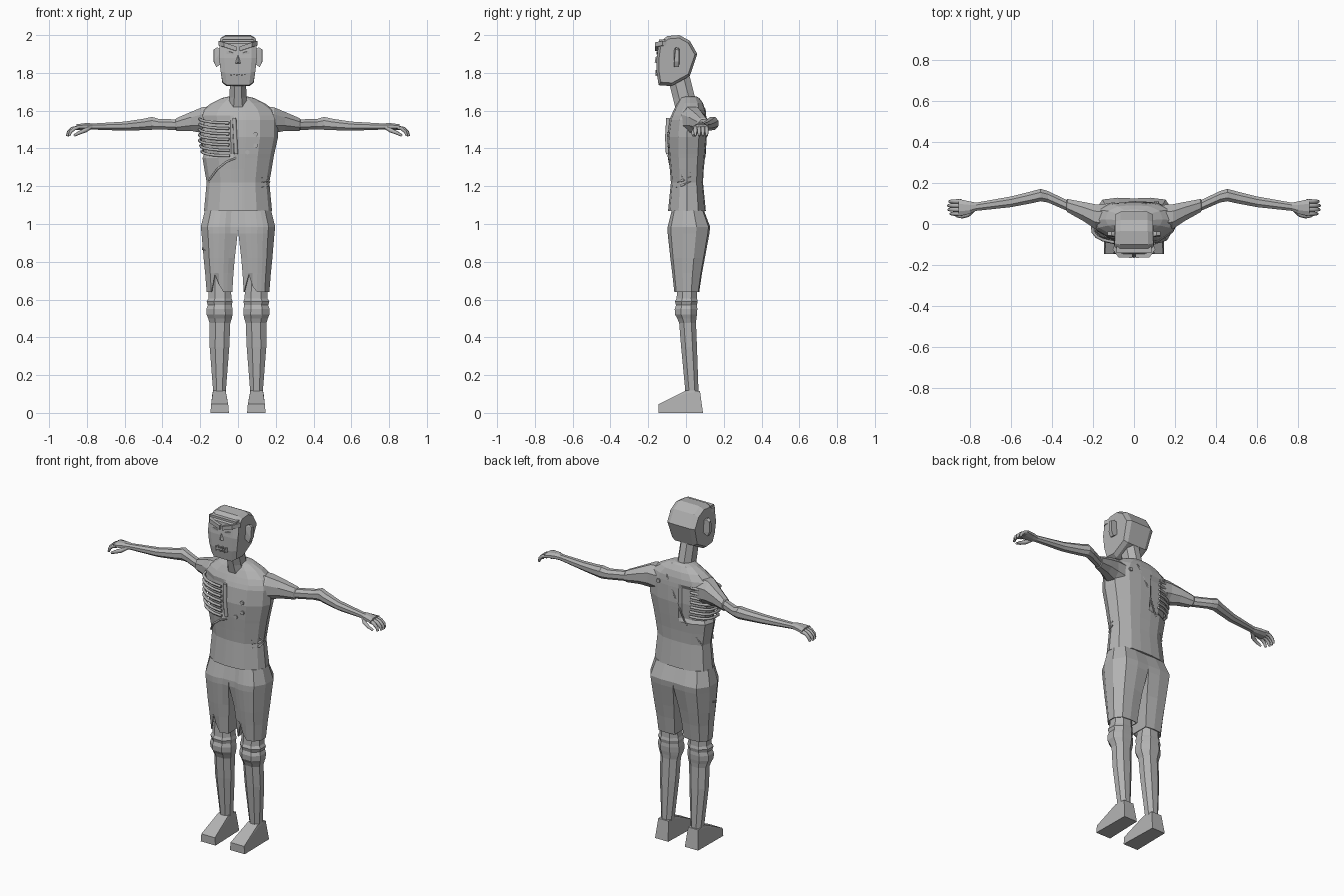
import bpy, bmesh, math
from mathutils import Vector

grey = bpy.data.materials.new("plain grey")
grey.diffuse_color = (0.45, 0.45, 0.45, 1)


def finish(name, bm):
    bmesh.ops.recalc_face_normals(bm, faces=bm.faces)
    me = bpy.data.meshes.new(name)
    bm.to_mesh(me)
    bm.free()
    me.materials.append(grey)
    ob = bpy.data.objects.new(name, me)
    bpy.context.collection.objects.link(ob)
    return ob


def loft(name, rings, cap=(True, True)):
    """Skin a list of equal-length point rings."""
    bm = bmesh.new()
    vs = [[bm.verts.new(p) for p in r] for r in rings]
    n = len(vs[0])
    for a, b in zip(vs, vs[1:]):
        for i in range(n):
            bm.faces.new((a[i], a[(i + 1) % n], b[(i + 1) % n], b[i]))
    if cap[0]:
        bm.faces.new(vs[0])
    if cap[1]:
        bm.faces.new(vs[-1])
    return finish(name, bm)


def hull(name, pts):
    bm = bmesh.new()
    for p in pts:
        bm.verts.new(p)
    bmesh.ops.convex_hull(bm, input=bm.verts)
    return finish(name, bm)


def box(name, x0, x1, y0, y1, z0, z1):
    return hull(name, [(x, y, z) for x in (x0, x1) for y in (y0, y1) for z in (z0, z1)])


def strand(name, pts, r, radii=None):
    """Thin faceted tube along a path."""
    cu = bpy.data.curves.new(name, 'CURVE')
    cu.dimensions = '3D'
    cu.bevel_depth, cu.bevel_resolution, cu.use_fill_caps = r, 1, True
    sp = cu.splines.new('POLY')
    sp.points.add(len(pts) - 1)
    for i, p in enumerate(pts):
        sp.points[i].co = (*p, 1)
        sp.points[i].radius = radii[i] if radii else 1
    cu.materials.append(grey)
    ob = bpy.data.objects.new(name, cu)
    bpy.context.collection.objects.link(ob)
    return ob


def octagon(a0, a1, b0, b1, c=0.28):
    """Chamfered rectangle in two coordinates."""
    da, db = (a1 - a0) * c, (b1 - b0) * c
    return [(a0 + da, b0), (a1 - da, b0), (a1, b0 + db), (a1, b1 - db),
            (a1 - da, b1), (a0 + da, b1), (a0, b1 - db), (a0, b0 + db)]


# Torso and shirt, with the open rib area sunk on one side
half = [(0, 0), (.12, 0), (.2, .005), (.55, .05), (.9, .28), (1, .5),
        (.9, .8), (.55, .97), (.2, 1), (.12, 1), (0, 1)]
section = half + [(-x, y) for x, y in half[-2:0:-1]]
rings = []
for z, hx, y0, y1 in [(1.07, .18, -.095, .105), (1.22, .166, -.08, .09), (1.29, .178, -.086, .094),
                      (1.35, .188, -.092, .1), (1.37, .192, -.094, .102), (1.46, .212, -.1, .11),
                      (1.55, .213, -.088, .108), (1.575, .208, -.078, .106), (1.605, .19, -.064, .102),
                      (1.64, .14, -.046, .09), (1.667, .085, -.03, .07), (1.675, .05, -.02, .055)]:
    ring = []
    for fx, fy in section:
        x, y = fx * hx, y0 + fy * (y1 - y0)
        if fx < -.15 and 1.3 < z < 1.56 and z != 1.35:
            x, y = x * .93, y * .87
        ring.append((x, y, z))
    rings.append(ring)
loft("shirt_torso", rings)

# Exposed ribs wrapping from breastbone to back
for k in range(7):
    z = 1.385 + k * .029
    hx = min(.205, .189 + .22 * (z - 1.37))
    pts = []
    for i in range(10):
        a = math.radians(8 + 150 * i / 9)
        sx, cy = math.sin(a) ** .75, math.cos(a)
        y = .005 - .098 * math.copysign(abs(cy) ** .6, cy)
        pts.append((-hx * sx, y, z - .025 * max(cy, 0) + .012 * max(-cy, 0)))
    strand("rib", pts, .008)
strand("breastbone", [(-.02, -.094, 1.56), (-.015, -.1, 1.46), (-.01, -.096, 1.37)], .011)
strand("torn_shirt_edge", [(-.01, -.09, 1.35), (-.06, -.088, 1.33), (-.11, -.078, 1.29),
                           (-.155, -.035, 1.23)], .005)
strand("torn_back_edge", [(.06, .1, 1.61), (.0, .108, 1.5), (-.06, .1, 1.36), (-.15, .058, 1.22)], .004)

# Bullet holes and side slashes
for x, y, z in [(.093, -.095, 1.475), (.093, -.092, 1.415), (.05, -.092, 1.38), (.11, .105, 1.56)]:
    bpy.ops.mesh.primitive_cylinder_add(vertices=8, radius=.012, depth=.009,
                                        location=(x, y, z), rotation=(math.pi / 2, 0, 0))
    bpy.context.object.name = "bullet_hole"
    bpy.context.object.data.materials.append(grey)
for z in (1.2, 1.225, 1.25):
    strand("side_slash", [(.125, -.052, z - .005), (.157, -.02, z + .005), (.17, .025, z + .025)],
           .007, [.2, 1, .2])

# Neck
loft("neck", [[(x, y, z) for x, y in octagon(-h, h, y0, y1)] for z, h, y0, y1 in
              [(1.61, .055, -.055, .06), (1.67, .044, -.07, .048), (1.81, .043, -.105, .012)]])

# Head: side profile (y, z, half width) skinned across x
prof = [(-.145, 1.735, .082), (-.077, 1.73, .083), (.02, 1.783, .083), (.06, 1.9, .092),
        (.02, 1.97, .092), (-.035, 2.0, .093), (-.1, 1.995, .094), (-.145, 1.955, .098),
        (-.155, 1.88, .1), (-.155, 1.8, .092)]
rings = []
for fx, s in ((-1, .88), (-.72, 1), (0, 1), (.72, 1), (1, .88)):
    rings.append([(fx * w, -.05 + (y + .05) * s, 1.87 + (z - 1.87) * s) for y, z, w in prof])
loft("head", rings)

# Face details
hull("nose", [(0, -.158, 1.895), (-.016, -.153, 1.85), (.016, -.153, 1.85), (0, -.166, 1.855)])
box("mouth", -.04, .04, -.16, -.152, 1.793, 1.802)
for i in range(6):
    x = -.035 + i * .014
    box("tooth", x - .004, x + .004, -.162, -.153, 1.783 + .006 * (i % 2), 1.81 + .006 * (i % 2))
for s in (-1, 1):
    hull("brow", [(s * x, y, z + dz) for x, z, y in ((.008, 1.915, -.165), (.075, 1.938, -.163),
                  (.104, 1.945, -.125), (.008, 1.915, -.13), (.095, 1.945, -.1))
                  for dz in (0, .024)])
    hull("eye", [(s * .022, -.157, 1.905), (s * .022, -.157, 1.898), (s * .06, -.157, 1.915),
                 (s * .06, -.157, 1.9), (s * .04, -.15, 1.9), (s * .04, -.15, 1.912)])
    hull("ear", [(s * x, y, z) for x, y, z in
                 ((.085, -.065, 1.85), (.085, -.065, 1.92), (.085, -.035, 1.85), (.085, -.035, 1.92),
                  (.115, -.062, 1.83), (.128, -.062, 1.86), (.128, -.055, 1.925), (.11, -.055, 1.935),
                  (.115, -.038, 1.83), (.13, -.036, 1.86), (.13, -.036, 1.92), (.11, -.036, 1.93))])
box("hair_band", -.085, .085, -.142, -.1, 1.965, 1.977)

# Pants half section: fractions of width and depth, front first
cut = [(0, .12), (.2, .04), (.35, 0), (.52, 0), (.68, .03), (.82, .08), (1, .35), (1, .68),
       (.78, .96), (.4, 1), (0, .95)]
pants = [(1.072, 0, .175, -.075, .095), (.985, 0, .197, -.097, .128), (.95, .002, .193, -.097, .124),
         (.82, .017, .182, -.083, .1), (.74, .024, .174, -.073, .085), (.64, .03, .166, -.062, .07)]
legs = [(.74, .045, .15, -.04, .055), (.605, .034, .157, -.05, .058), (.59, .029, .166, -.058, .062),
        (.57, .033, .16, -.053, .058), (.55, .029, .167, -.06, .06), (.52, .029, .166, -.058, .058),
        (.5, .033, .158, -.046, .055), (.475, .041, .15, -.036, .053), (.35, .046, .15, -.026, .058),
        (.12, .064, .132, -.004, .066), (.06, .062, .136, -.004, .07)]
arm = [(.12, .03, 1.545, .062, .075), (.19, .036, 1.55, .06, .068), (.25, .062, 1.543, .046, .05),
       (.325, .09, 1.527, .032, .034), (.33, .092, 1.526, .026, .028), (.42, .133, 1.528, .028, .028),
       (.455, .141, 1.533, .03, .034), (.5, .13, 1.527, .029, .03), (.6, .108, 1.518, .026, .024),
       (.77, .084, 1.516, .02, .016), (.8, .08, 1.517, .03, .018), (.855, .08, 1.513, .042, .015)]
for s in (-1, 1):
    # Pants leg with a torn notch in the hem
    rings = []
    notch = {1: .74, 2: .67} if s > 0 else {4: .76, 3: .68}
    for z, x0, x1, y0, y1 in pants:
        dip = 1 if z < .9 else .3
        ring = []
        for i, (fx, fy) in enumerate(cut):
            fy = fy * dip if i == 0 else 1 - (1 - fy) * dip if i == 10 else fy
            zz = notch.get(i, z) if z == .64 else z
            if zz > .735 and z == .64:
                zz = .732
            ring.append((s * (x0 + fx * (x1 - x0)), y0 + fy * (y1 - y0), zz))
        rings.append(ring)
    ob = loft("pants_leg", rings, (True, False))
    mod = ob.modifiers.new("cloth", 'SOLIDIFY')
    mod.thickness, mod.offset = .006, -1

    # Bare leg with knee wrap
    loft("leg", [[(s * x, y, z) for x, y in octagon(x0, x1, y0, y1)] for z, x0, x1, y0, y1 in legs])

    # Wedge foot
    hull("foot", [(s * x, y, z) for x0, x1, y, z in
                  ((.048, .146, -.145, 0), (.052, .142, -.145, .046), (.062, .136, -.012, .1),
                   (.066, .132, .0, .118), (.066, .132, .074, .115), (.055, .143, .09, 0))
                  for x in (x0, x1)])

    # Arm and palm
    loft("arm", [[(s * x, a, b) for a, b in octagon(y - hy, y + hy, z - hz, z + hz)]
                 for x, y, z, hy, hz in arm])

    # Curled fingers and thumb
    for i, y in enumerate((.11, .09, .07, .05)):
        d = (.0, .006, .004, -.006)[i]
        strand("finger", [(s * .84, y, 1.513), (s * (.872 + d), y, 1.505),
                          (s * (.892 + d), y, 1.488), (s * (.9 + d), y, 1.466)],
               .0105, [1.1, 1, .9, .6])
    strand("thumb", [(s * .785, .068, 1.51), (s * .81, .045, 1.495), (s * .84, .036, 1.483),
                     (s * .868, .04, 1.468)], .011, [1, 1.1, .9, .6])

# Slash in the pants
strand("pants_slash", [(-.172, -.045, .86), (-.186, -.01, .868), (-.184, .035, .885)], .006, [.3, 1, .3])
